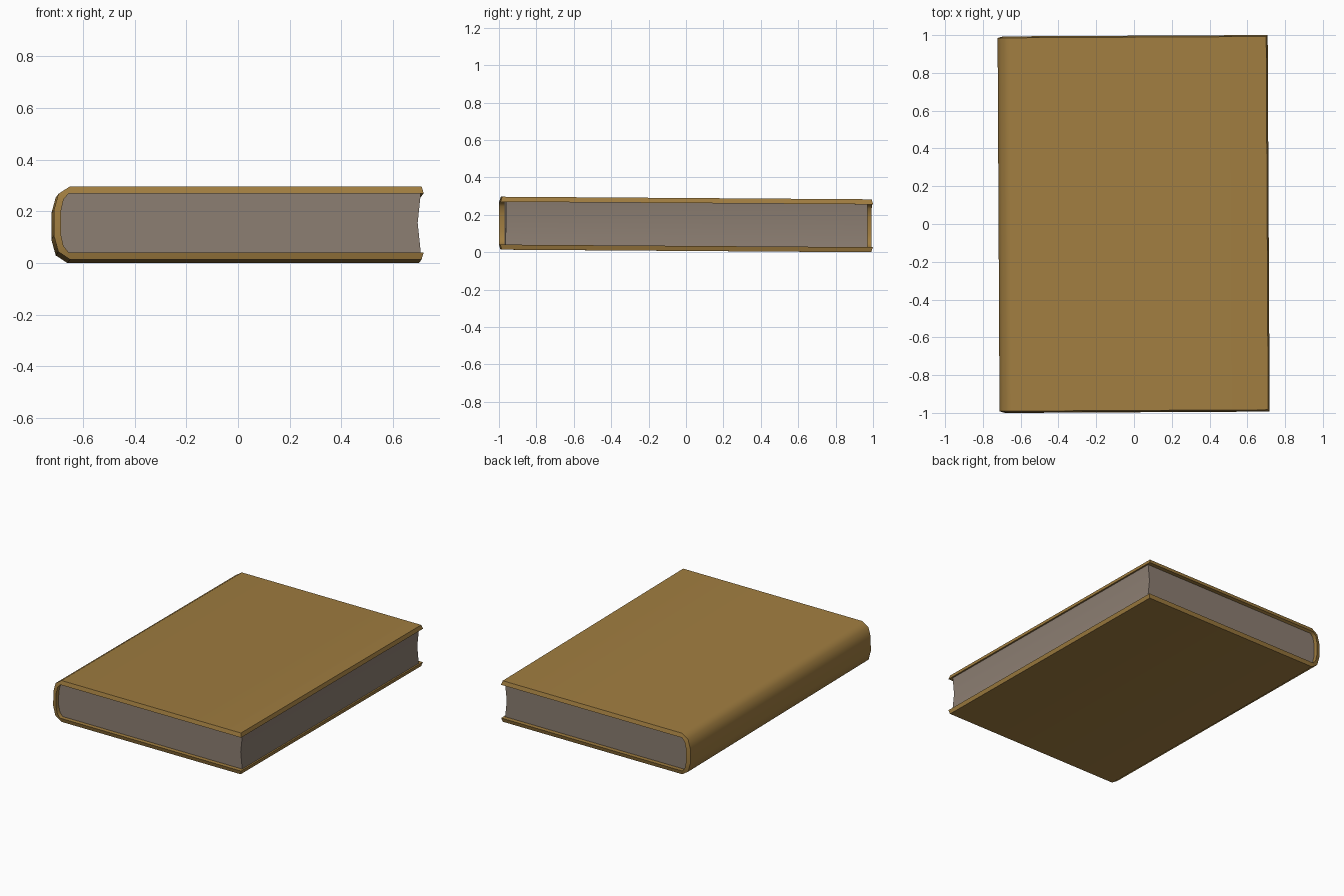
import bpy, bmesh, math

if "Cube" in bpy.data.objects:
    bpy.data.objects.remove(bpy.data.objects["Cube"])

TILT = (-0.007, 0.0, 0.0052)   # the book lies very slightly askew
LIFT = 0.1484                  # raises the lowest corner to z = 0


def material(name, color):
    m = bpy.data.materials.new(name)
    m.diffuse_color = (*color, 1)
    m.use_nodes = True
    m.node_tree.nodes["Principled BSDF"].inputs["Base Color"].default_value = m.diffuse_color
    return m


def mirrored(half):
    """Mirror an upper half profile (x, z) to get the whole one."""
    return half + [(x, -z) for x, z in reversed(half)]


def finish(bm, name, mat):
    bmesh.ops.recalc_face_normals(bm, faces=bm.faces)
    mesh = bpy.data.meshes.new(name)
    bm.to_mesh(mesh)
    bm.free()
    mesh.materials.append(mat)
    ob = bpy.data.objects.new(name, mesh)
    bpy.context.collection.objects.link(ob)
    ob.rotation_euler = TILT
    ob.location.z = LIFT
    bpy.ops.object.select_all(action='DESELECT')
    ob.select_set(True)
    bpy.context.view_layer.objects.active = ob
    bpy.ops.object.shade_smooth_by_angle(angle=math.radians(60))
    return ob


leather = material("brown cover", (0.352, 0.205, 0.051))
paper = material("grey paper", (0.262, 0.209, 0.168))

# Cover: U-shaped wrap with slanted rims, outer and inner profiles
outer = mirrored([(0.705, 0.1415), (-0.655, 0.1415), (-0.70, 0.112), (-0.717, 0.05)])
inner = mirrored([(0.713, 0.1145), (-0.66, 0.1145), (-0.68, 0.09), (-0.69, 0.045)])
bm = bmesh.new()
rows = [[bm.verts.new((x, y, z)) for x, z in prof]
        for prof, y in ((outer, -0.988), (inner, -0.996), (inner, 0.996), (outer, 0.988))]
for r in range(4):
    a, b = rows[r], rows[(r + 1) % 4]
    for i in range(len(a) - 1):
        bm.faces.new((a[i], a[i + 1], b[i + 1], b[i]))
for end in (0, -1):
    bm.faces.new([row[end] for row in rows])
finish(bm, "cover", leather)

# Page block: fills the spine, hollow fore-edge
pages = mirrored([(0.702, 0.1145), (-0.66, 0.1145), (-0.68, 0.09), (-0.69, 0.045)])
pages.append((0.690, 0.0))
bm = bmesh.new()
front = bm.faces.new([bm.verts.new((x, -0.967, z)) for x, z in pages])
ext = bmesh.ops.extrude_face_region(bm, geom=[front], use_keep_orig=True)
bmesh.ops.translate(bm, vec=(0, 1.934, 0),
                    verts=[v for v in ext["geom"] if isinstance(v, bmesh.types.BMVert)])
finish(bm, "page_block", paper)
